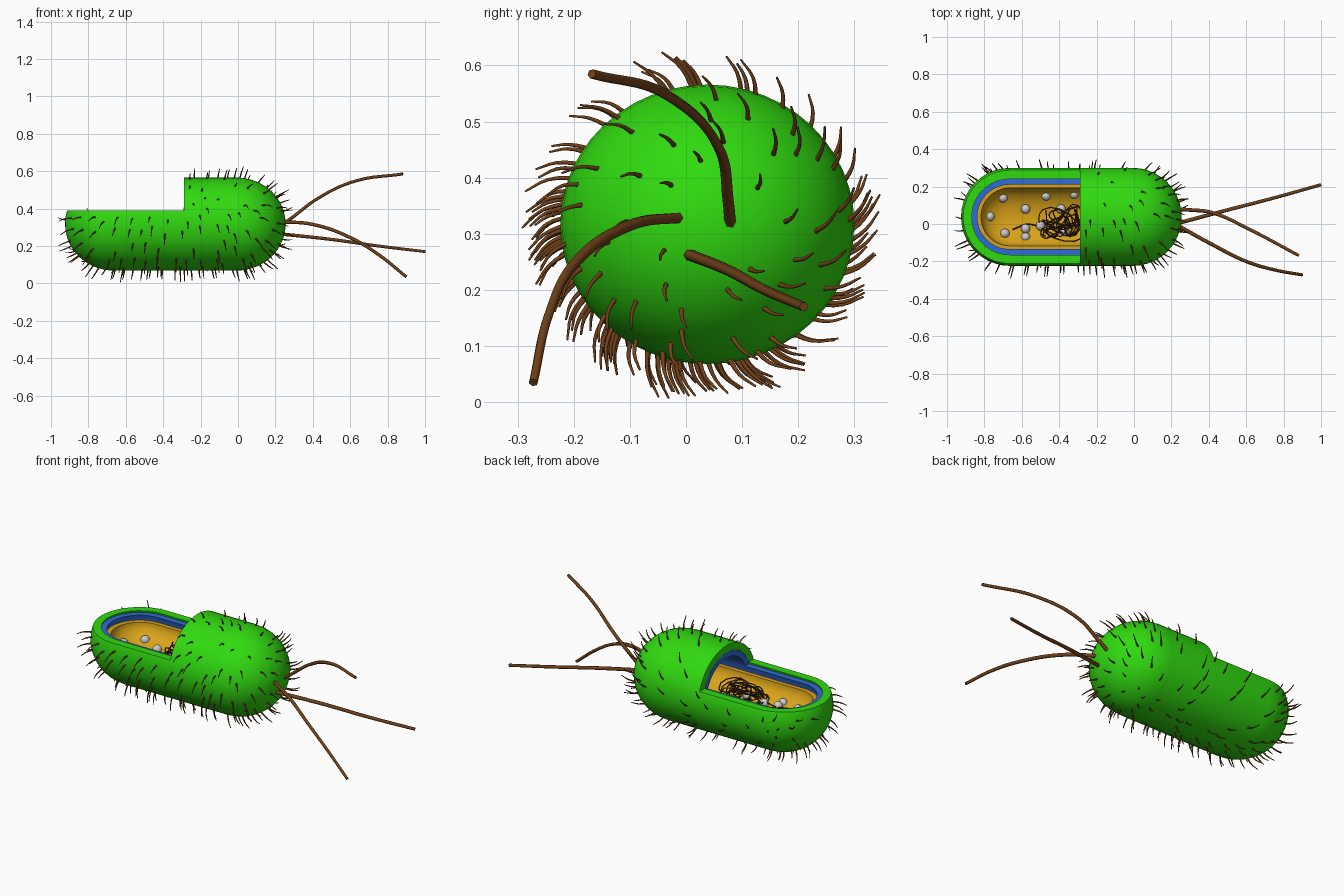
import bpy, bmesh, math, random
from mathutils import Vector

if "Cube" in bpy.data.objects:
    bpy.data.objects.remove(bpy.data.objects["Cube"])

random.seed(7)
CX, CY, CZ = -0.335, 0.038, 0.317      # centre of the body
CUT_X, CUT_Z = -0.29, 0.39             # window cut out of the top left


def material(name, rgb):
    m = bpy.data.materials.new(name)
    m.diffuse_color = (*rgb, 1)
    m.use_nodes = True
    m.node_tree.nodes["Principled BSDF"].inputs["Base Color"].default_value = m.diffuse_color
    return m


GREEN = material("green", (0.03, 0.70, 0.005))
BLUE = material("blue", (0.03, 0.15, 0.70))
YELLOW = material("yellow", (0.70, 0.37, 0.01))
BROWN = material("brown", (0.17, 0.055, 0.01))
DARK = material("dark_brown", (0.07, 0.025, 0.006))


def capsule(name, half, ry, rz, z=CZ, mat=None, segs=48, cap=10):
    """Capsule along x with an elliptical section."""
    r = max(ry, rz) if rz > 0.5 * ry else ry
    prof = []
    for i in range(1, cap + 1):
        a = math.pi / 2 * i / cap
        prof.append((-(half - r) - r * math.cos(a), math.sin(a)))
    prof += [(-x, s) for x, s in reversed(prof)]
    bm = bmesh.new()
    rings = [[bm.verts.new((CX + x, CY + s * ry * math.cos(t), z + s * rz * math.sin(t)))
              for t in (2 * math.pi * k / segs for k in range(segs))] for x, s in prof]
    for a, b in zip(rings, rings[1:]):
        for k in range(segs):
            n = (k + 1) % segs
            bm.faces.new((a[k], a[n], b[n], b[k]))
    for ring, sx in ((rings[0], -1), (rings[-1], 1)):
        pole = bm.verts.new((CX + sx * half, CY, z))
        for k in range(segs):
            bm.faces.new((ring[k], ring[(k + 1) % segs], pole))
    bmesh.ops.recalc_face_normals(bm, faces=bm.faces)
    return finish(name, bm, mat)


def finish(name, bm, mat):
    me = bpy.data.meshes.new(name)
    bm.to_mesh(me)
    bm.free()
    ob = bpy.data.objects.new(name, me)
    bpy.context.collection.objects.link(ob)
    if mat:
        me.materials.append(mat)
    return ob


def box(lo, hi):
    bm = bmesh.new()
    bmesh.ops.create_cube(bm, size=1)
    for v in bm.verts:
        v.co = [l + (c + 0.5) * (h - l) for c, l, h in zip(v.co, lo, hi)]
    return finish("cutter", bm, None)


def smooth(ob):
    bpy.ops.object.select_all(action='DESELECT')
    ob.select_set(True)
    bpy.context.view_layer.objects.active = ob
    bpy.ops.object.shade_smooth_by_angle(angle=math.radians(35))


def carve(ob, cutters):
    bpy.context.view_layer.objects.active = ob
    for c in cutters:
        m = ob.modifiers.new("cut", 'BOOLEAN')
        m.operation, m.solver, m.object = 'DIFFERENCE', 'EXACT', c
        bpy.ops.object.modifier_apply(modifier=m.name)
        bpy.data.objects.remove(c)
    smooth(ob)


def tubes(name, paths, radius, mat, res=4, taper=0.5):
    cu = bpy.data.curves.new(name, 'CURVE')
    cu.dimensions = '3D'
    cu.bevel_depth, cu.bevel_resolution = radius, 1
    cu.use_fill_caps = True
    for pts in paths:
        sp = cu.splines.new('BEZIER')
        sp.resolution_u = res
        sp.bezier_points.add(len(pts) - 1)
        for i, (bp, p) in enumerate(zip(sp.bezier_points, pts)):
            bp.co = p
            bp.handle_left_type = bp.handle_right_type = 'AUTO'
            bp.radius = 1 - (1 - taper) * i / (len(pts) - 1)
    cu.materials.append(mat)
    ob = bpy.data.objects.new(name, cu)
    bpy.context.collection.objects.link(ob)
    return ob


# Nested layers: outer capsule, membrane wall and inner lining, opened at the top left
capsule_layer = capsule("outer_capsule", 0.59, 0.262, 0.249, mat=GREEN)
carve(capsule_layer, [capsule("c", 0.547, 0.217, 0.206),
                      box((-2, -1, CUT_Z), (CUT_X, 1, 1))])
wall = capsule("cell_wall", 0.546, 0.216, 0.205, mat=BLUE)
carve(wall, [capsule("c", 0.515, 0.184, 0.174),
             box((-2, -1, CUT_Z - 0.012), (CUT_X, 1, 1))])
lining = capsule("cytoplasm", 0.514, 0.183, 0.173, mat=YELLOW)
carve(lining, [box((-2, -1, 0.345), (1, 1, 1)),
               capsule("c", 0.483, 0.155, 0.105, z=0.345)])

# Ribosomes resting on the cytoplasm floor
spots = [(-0.77, 0.04), (-0.70, 0.14), (-0.47, 0.15), (-0.58, 0.08), (-0.69, -0.05),
         (-0.58, -0.07), (-0.58, -0.025), (-0.39, 0.08), (-0.50, -0.01), (-0.37, -0.04),
         (-0.32, 0.16), (-0.15, 0.09), (-0.05, -0.02)]
for i, (x, y) in enumerate(spots):
    bm = bmesh.new()
    bmesh.ops.create_uvsphere(bm, u_segments=16, v_segments=10, radius=0.025)
    ob = finish(f"ribosome_{i + 1}", bm, None)
    ob.location = (x, y, 0.265)
    smooth(ob)

# Tangled DNA strand
dna = [(-0.65, -0.03, 0.265), (-0.56, 0.0, 0.27)]
for i in range(48):
    dna.append((random.uniform(-0.5, -0.28) + (0.06 if i % 3 == 0 else 0),
                0.015 + random.uniform(-0.085, 0.085), random.uniform(0.26, 0.34)))
tubes("dna_strand", [dna], 0.0035, DARK, res=5, taper=1)

# Flagella trailing from the right end
FLAGELLA = [
    [(0.22, 0.08, 0.30), (0.30, 0.075, 0.36), (0.42, 0.06, 0.45), (0.62, -0.03, 0.545), (0.88, -0.168, 0.585)],
    [(0.22, 0.0, 0.33), (0.40, -0.10, 0.315), (0.60, -0.20, 0.245), (0.75, -0.245, 0.155), (0.90, -0.272, 0.035)],
    [(0.22, 0.0, 0.265), (0.50, 0.075, 0.235), (0.75, 0.14, 0.20), (1.0, 0.21, 0.17)],
]
for i, path in enumerate(FLAGELLA):
    tubes(f"flagellum_{i + 1}", [path], 0.0105, BROWN, res=10, taper=0.8)

# Pili: short curved hairs swirling round the body
hairs, roots = [], []
for _ in range(2500):
    if len(hairs) >= 185:
        break
    x, t = random.uniform(-0.575, 0.575), random.uniform(0, 2 * math.pi)
    d = max(0, abs(x) - 0.34) / 0.25               # distance into the round cap
    s = math.sqrt(1 - d * d)
    n = Vector((math.copysign(d, x), s * math.cos(t), s * math.sin(t)))
    root = Vector((CX + x, CY + 0.259 * n.y, CZ + 0.246 * n.z))
    if root.x < CUT_X + 0.03 and root.z > CUT_Z - 0.03:
        continue
    if n.y > 0.3 and d < 0.3 and random.random() < 0.75:
        continue
    if any((root - r).length < 0.05 for r in roots):
        continue
    roots.append(root)
    swirl = Vector((0, -n.z, n.y))
    lean = n * (0.75 - 0.45 * max(0, n.y)) + swirl * 0.4 + Vector((0.7 * x, 0, 0))
    lean.normalize()
    L = random.uniform(0.055, 0.085)
    bend = swirl * L * random.uniform(0.1, 0.25)
    hairs.append([root - n * 0.008, root + lean * L * 0.5, root + lean * L * 0.93 + bend])
tubes("pili", hairs, 0.0048, BROWN, res=3, taper=0.4)
